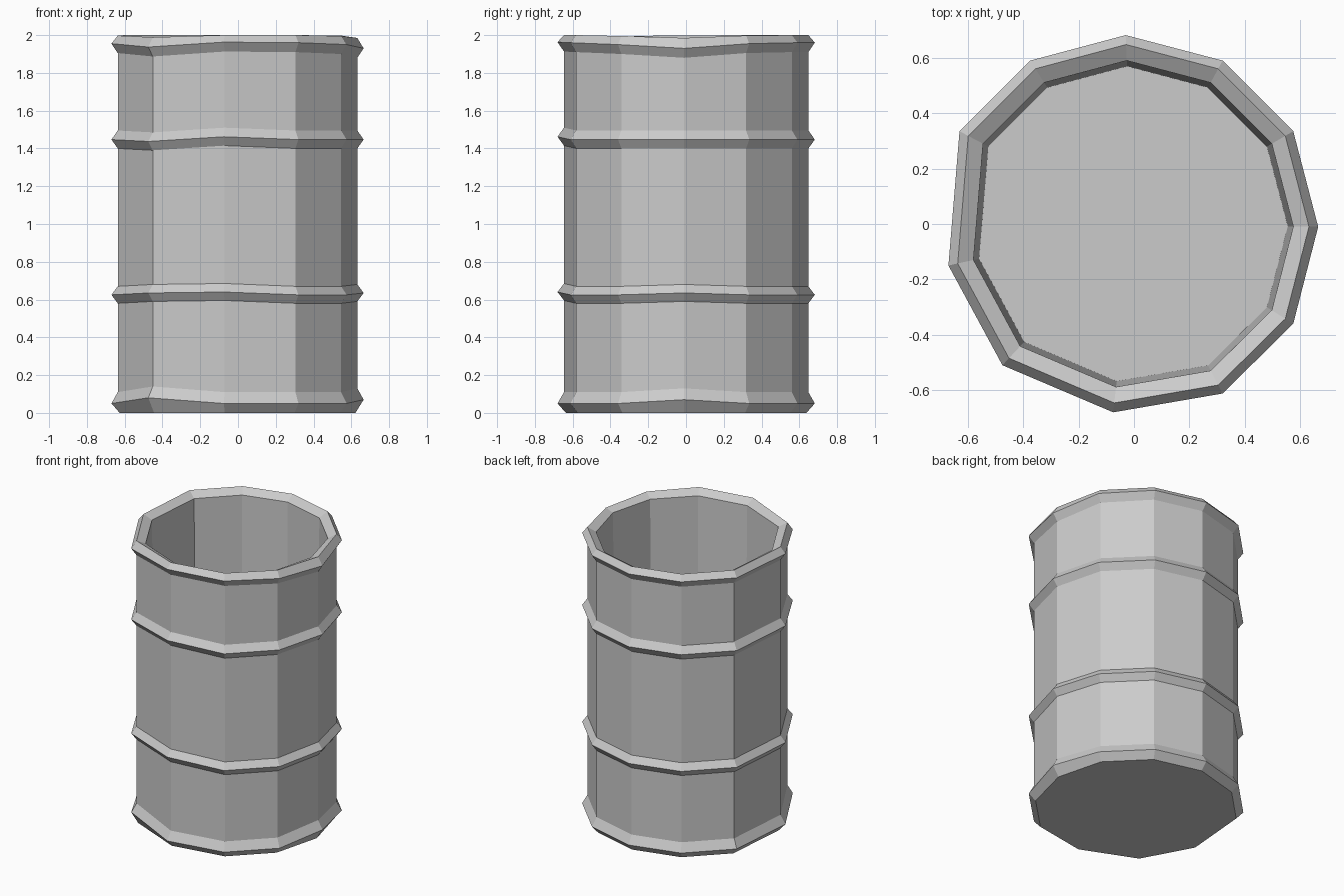
import bpy, bmesh

if "Cube" in bpy.data.objects:
    bpy.data.objects.remove(bpy.data.objects["Cube"])

# Irregular 11-sided outline, taken at the widest part of the hoops
OUTLINE = [(-0.03, 0.682), (0.32, 0.59), (0.575, 0.335), (0.665, -0.01),
           (0.575, -0.36), (0.32, -0.612), (-0.075, -0.68), (-0.475, -0.51),
           (-0.67, -0.15), (-0.63, 0.335), (-0.375, 0.59)]
N = len(OUTLINE)

# Small hand-bent height offsets of each hoop, by outline corner
FLAT = [0] * N
BEND_BASE = [0, 0, 0, 0.02, 0, 0, 0, 0.03, 0, 0, 0]
BEND_LOW = [0, 0, 0, 0.01, 0, 0, 0.015, 0.01, 0, 0, 0]
BEND_HIGH = [0, 0, 0, 0, 0, 0, 0.015, -0.01, 0, 0, 0]
BEND_RIM = [0, 0, -0.005, -0.03, -0.01, 0, 0.003, -0.023, -0.005, 0, 0]

# Profile from the base, up the outside, over the rim and down the inside:
# (scale of outline, height, bend)
PROFILE = [
    (0.935, 0.0, FLAT), (1.0, 0.05, BEND_BASE), (0.95, 0.11, BEND_BASE),
    (0.95, 0.58, BEND_LOW), (1.0, 0.625, BEND_LOW), (0.95, 0.67, BEND_LOW),
    (0.95, 1.40, BEND_HIGH), (1.0, 1.447, BEND_HIGH), (0.95, 1.495, BEND_HIGH),
    (0.95, 1.91, BEND_RIM), (1.0, 1.96, BEND_RIM),
    (0.95, 2.0, [b * 0.5 if b < 0 else 0 for b in BEND_RIM]),
    (0.865, 1.965, FLAT), (0.835, 0.10, FLAT),
]

bm = bmesh.new()
rings = [[bm.verts.new((x * s, y * s, z + bend[i])) for i, (x, y) in enumerate(OUTLINE)]
         for s, z, bend in PROFILE]

# Walls, hoops and rim
for a, b in zip(rings, rings[1:]):
    for i in range(N):
        j = (i + 1) % N
        bm.faces.new((a[i], a[j], b[j], b[i]))

# Underside and inner floor
bm.faces.new(rings[0])
bm.faces.new(rings[-1])
bmesh.ops.recalc_face_normals(bm, faces=bm.faces)

mesh = bpy.data.meshes.new("barrel")
bm.to_mesh(mesh)
bm.free()
bpy.context.collection.objects.link(bpy.data.objects.new("barrel", mesh))
